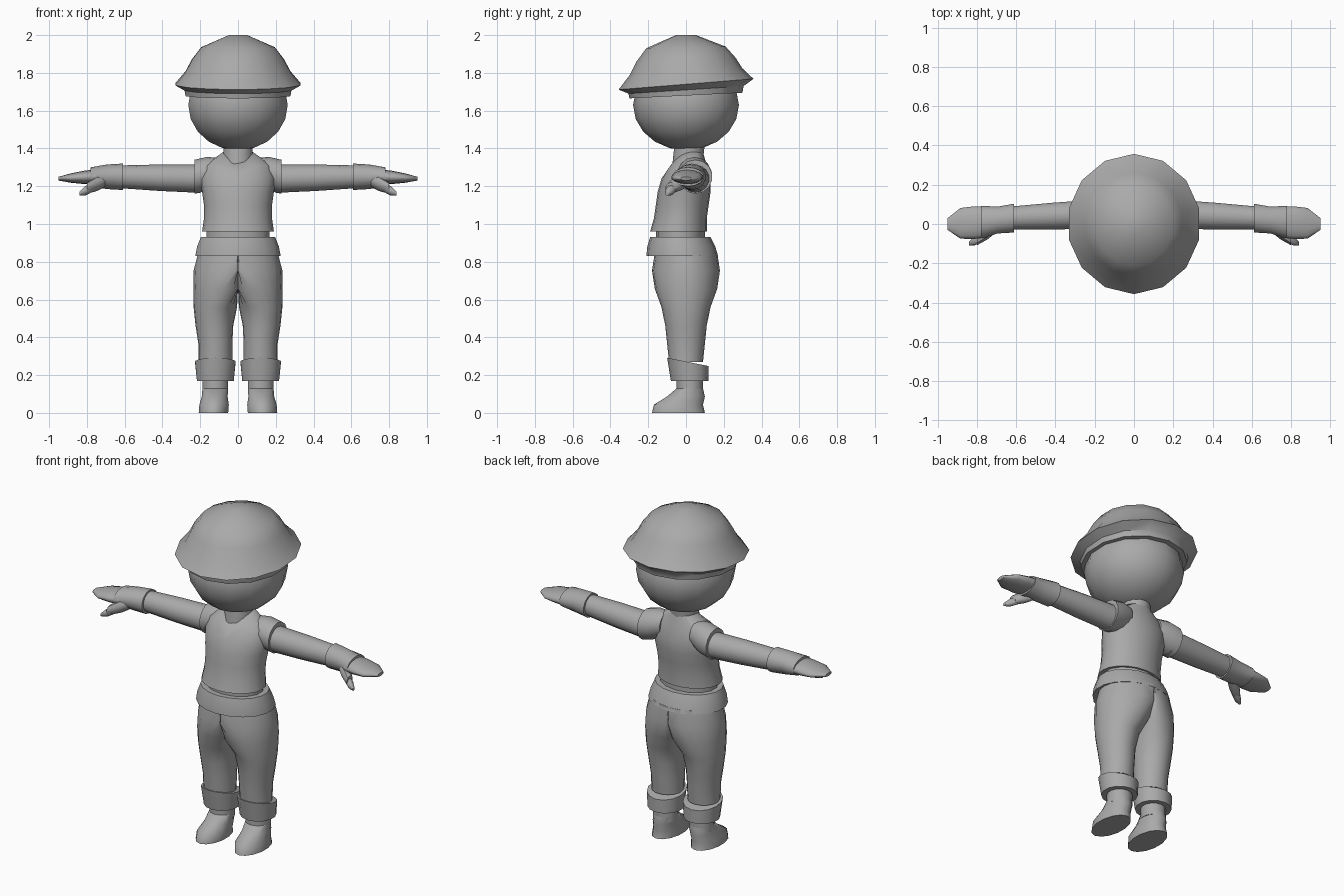
import bpy, bmesh
from math import sin, cos, pi, radians
from mathutils import Vector

cube = bpy.data.objects.get("Cube")
if cube:
    bpy.data.objects.remove(cube)

grey = bpy.data.materials.new("plain_grey")
grey.use_nodes = True
grey.diffuse_color = (0.4, 0.4, 0.4, 1)
grey.node_tree.nodes["Principled BSDF"].inputs["Base Color"].default_value = grey.diffuse_color


def finish(obj, angle):
    """Colour a part and smooth it, keeping the sharp edges."""
    obj.data.materials.append(grey)
    bpy.ops.object.select_all(action="DESELECT")
    obj.select_set(True)
    bpy.context.view_layer.objects.active = obj
    bpy.ops.object.shade_smooth_by_angle(angle=radians(angle))


def loft(name, start, end, widths, depths=None, sides=14, axis="z", mirror=False,
         tilt=(0, 0), shift=None, shift_axis=0, shape=None, angle=45):
    """Skin evenly spaced elliptical rings along the line from start to end."""
    bm = bmesh.new()
    loops = []
    for i, width in enumerate(widths):
        t = i / (len(widths) - 1)
        depth = depths[i] if depths else width
        slope = tilt[0] + (tilt[1] - tilt[0]) * t
        centre = Vector(start).lerp(Vector(end), t)
        if shift:
            centre[shift_axis] += shift[i]
        loop = []
        for k in range(sides):
            turn = 2 * pi * k / sides - pi / 2
            u, v = width * cos(turn), depth * sin(turn)
            offset = Vector((u, v, slope * v)) if axis == "z" else Vector((0, u, v))
            point = centre + offset
            if shape:
                shape(i, point)
            if mirror:
                point.x = max(point.x, 0)
            loop.append(bm.verts.new(point))
        loops.append(loop)
    for low, high in zip(loops, loops[1:]):
        for k in range(sides):
            n = (k + 1) % sides
            bm.faces.new((low[k], low[n], high[n], high[k]))
    bm.faces.new(loops[0])
    bm.faces.new(loops[-1])
    bmesh.ops.recalc_face_normals(bm, faces=bm.faces)
    mesh = bpy.data.meshes.new(name)
    bm.to_mesh(mesh)
    bm.free()
    obj = bpy.data.objects.new(name, mesh)
    bpy.context.collection.objects.link(obj)
    finish(obj, angle)
    if mirror:
        obj.modifiers.new("Mirror", "MIRROR")


def pair(name, start, end, widths, depths=None, **options):
    """A part on both sides of the body."""
    loft(name, start, end, widths, depths, mirror=True, **options)


def limb(name, start, end, widths, depths=None, **options):
    """A mirrored part that runs outward along the arms."""
    pair(name, start, end, widths, depths, axis="x", **options)


def neckline(ring, point):
    """Pull the front of the collar down to a point."""
    if ring >= 5 and point.y < 0:
        drop = max(0, 1 - abs(point.x) / 0.08) * (0.1 if ring == 6 else 0.05)
        point.z -= drop
        point.y -= drop / 2


# Head and neck
bpy.ops.mesh.primitive_uv_sphere_add(segments=14, ring_count=10, location=(0, 0, 1.63))
head = bpy.context.object
head.name = "head"
head.scale = (0.27, 0.28, 0.24)
finish(head, 60)
loft("neck", (0, 0, 1.24), (0, 0.02, 1.43), (0.08, 0.08))

# Hat: a tilted dome above a flared brim
dome = (0.34, 0.285, 0.25, 0.2, 0.05)
brim = (0.285, 0.29, 0.34)
loft("hat_dome", (0, 0, 1.74), (0, 0, 2), dome,
     [r * 1.05 for r in dome], tilt=(0.08, 0))
loft("hat_brim", (0, 0, 1.68), (0, 0, 1.74), brim,
     [r * 1.05 for r in brim], tilt=(0.05, 0.08))

# Shirt
loft("shirt", (0, -0.04, 0.96), (0, 0.02, 1.38),
     (0.19, 0.18, 0.18, 0.19, 0.2, 0.18, 0.08),
     (0.15, 0.14, 0.14, 0.14, 0.13, 0.1, 0.07),
     sides=20, shape=neckline, angle=60)
loft("waist", (0, -0.03, 0.9), (0, -0.03, 0.97), (0.17, 0.17), (0.13, 0.13))
limb("sleeves", (0.1, 0.04, 1.28), (0.23, 0.05, 1.25), (0.07, 0.09, 0.09))

# Arms, gloves and hands
limb("arms", (0.2, 0.05, 1.24), (0.63, 0.03, 1.25), (0.075, 0.07, 0.06))
limb("glove_cuffs", (0.61, 0.03, 1.25), (0.78, 0.01, 1.25),
     (0.075, 0.07, 0.085), (0.07, 0.065, 0.05))
limb("hands", (0.75, 0.01, 1.25), (0.95, 0, 1.24),
     (0.08, 0.085, 0.08, 0.03), (0.04, 0.035, 0.025, 0.01), angle=60)
limb("thumb_sleeves", (0.69, 0, 1.24), (0.8, -0.08, 1.19), (0.035, 0.04, 0.03), sides=10)
limb("thumbs", (0.78, -0.07, 1.19), (0.84, -0.1, 1.16), (0.025, 0.025, 0.01), sides=10)

# Trousers: the two legs join along the centre line at the hips
pair("trousers", (0, 0, 0.85), (0, 0, 0.27),
     (0.21, 0.225, 0.16, 0.115, 0.1, 0.09, 0.09),
     (0.165, 0.18, 0.165, 0.13, 0.11, 0.1, 0.09),
     shift=(0, 0.01, 0.075, 0.12, 0.125, 0.12, 0.12), sides=20, angle=60)
loft("waistband", (0, -0.02, 0.83), (0, -0.03, 0.93),
     (0.23, 0.22, 0.2), (0.19, 0.18, 0.16), sides=18)
pair("trouser_cuffs", (0.12, 0.02, 0.17), (0.12, 0.01, 0.27), (0.1, 0.11), tilt=(0, -0.2))

# Boots
pair("ankles", (0.12, 0.02, 0.1), (0.12, 0.02, 0.24), (0.07, 0.07))
pair("boots", (0.13, -0.04, 0), (0.12, 0.02, 0.13),
     (0.08, 0.08, 0.07, 0.07), (0.14, 0.13, 0.1, 0.07),
     shift=(0, -0.02, 0, 0), shift_axis=1, angle=60)
